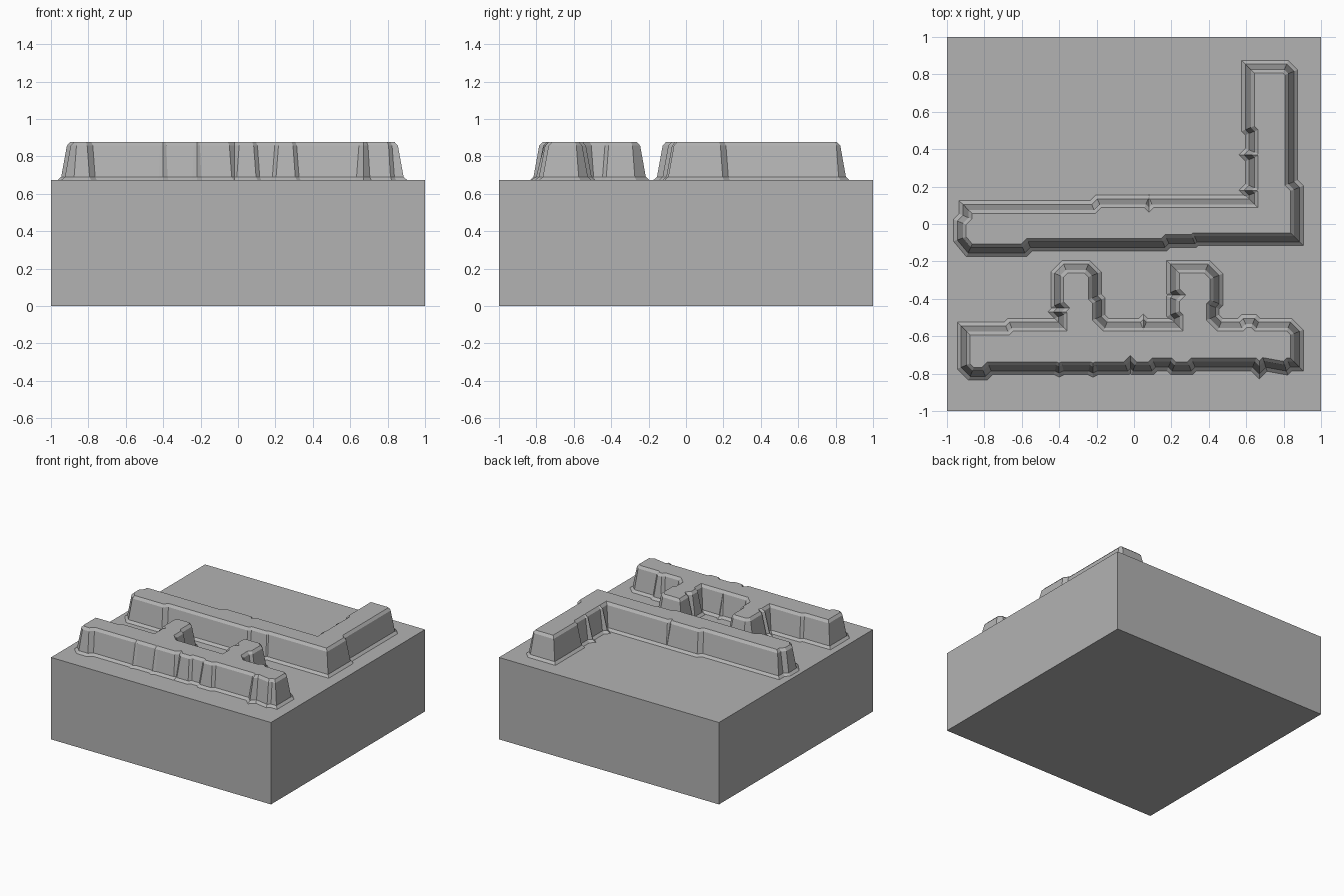
import bpy
import bmesh
from mathutils import Vector

default_cube = bpy.data.objects.get("Cube")
if default_cube:
    bpy.data.objects.remove(default_cube, do_unlink=True)

BASE_TOP = 0.673
RIDGE_TOP = 0.877

# Wall section: outward offset from the outline, height
SECTION = [(0.035, BASE_TOP - 0.01), (0.035, BASE_TOP), (0.015, BASE_TOP + 0.018),
           (-0.015, RIDGE_TOP - 0.02), (-0.033, RIDGE_TOP)]

# Counterclockwise outlines in hundredths of a unit
L_WALL = [(-88, -14), (-59, -14), (-56, -11), (16, -11), (18, -9), (32, -9), (33, -8),
          (87, -8), (87, 19), (84, 22), (84, 81), (81, 84), (61, 84), (61, 51),
          (63, 49), (63, 39), (61, 37), (63, 35), (63, 20), (61, 18), (63, 16),
          (63, 12), (9, 12), (8, 11), (7, 12), (-19, 12), (-22, 9), (-90, 9),
          (-90, 4), (-93, 1), (-93, -8)]

TWIN_WALL = [(-87, -80), (-80, -80), (-77, -77), (-42, -77), (-40, -78), (-38, -77),
             (-24, -77), (-22, -78), (-20, -77), (-4, -77), (-2, -75), (0, -77),
             (9, -77), (11, -75), (19, -75), (21, -77), (30, -77), (32, -75),
             (64, -75), (67, -78), (70, -75), (81, -77), (83, -75), (87, -75),
             (87, -58), (83, -54), (66, -54), (64, -52), (59, -52), (57, -54),
             (46, -54), (42, -50), (42, -44), (44, -42), (44, -28), (39, -23),
             (21, -23), (21, -36), (23, -38), (21, -40), (21, -48), (23, -50),
             (23, -54), (6, -54), (5, -53), (4, -54), (-15, -54), (-19, -50),
             (-19, -41), (-21, -39), (-21, -27), (-25, -23), (-37, -23),
             (-41, -27), (-41, -43), (-39, -45), (-41, -47), (-39, -49),
             (-39, -54), (-66, -54), (-68, -56), (-91, -56), (-91, -76)]


def offset_outline(points, distance):
    """Move every side of the closed outline outward, with mitred corners."""
    moved = []
    for i, point in enumerate(points):
        before = (point - points[i - 1]).normalized()
        after = (points[(i + 1) % len(points)] - point).normalized()
        normal_a = Vector((before.y, -before.x))
        normal_b = Vector((after.y, -after.x))
        mitre = (normal_a + normal_b) / (1 + normal_a.dot(normal_b))
        moved.append(point + mitre * distance)
    return moved


def add_object(name, bm, material):
    mesh = bpy.data.meshes.new(name)
    bmesh.ops.recalc_face_normals(bm, faces=bm.faces)
    bm.to_mesh(mesh)
    bm.free()
    mesh.materials.append(material)
    obj = bpy.data.objects.new(name, mesh)
    bpy.context.collection.objects.link(obj)
    return obj


def add_ridge(name, outline, material):
    """Loft the outline through the wall section and cap both ends."""
    points = [Vector(p) / 100 for p in outline]
    bm = bmesh.new()
    rings = []
    for distance, height in SECTION:
        ring = offset_outline(points, distance)
        rings.append([bm.verts.new((p.x, p.y, height)) for p in ring])
    for low, high in zip(rings, rings[1:]):
        for i in range(len(low)):
            bm.faces.new((low[i - 1], low[i], high[i], high[i - 1]))
    bm.faces.new(rings[-1])
    bm.faces.new(reversed(rings[0]))
    return add_object(name, bm, material)


# Single stone colour
stone = bpy.data.materials.new("stone_grey")
stone.use_nodes = True
stone.diffuse_color = (0.45, 0.45, 0.45, 1)
stone.node_tree.nodes["Principled BSDF"].inputs["Base Color"].default_value = stone.diffuse_color

# Square ground block
block = bmesh.new()
bmesh.ops.create_cube(block, size=1)
for vert in block.verts:
    vert.co = (vert.co.x * 2, vert.co.y * 2, (vert.co.z + 0.5) * BASE_TOP)
add_object("ground_block", block, stone)

# Raised walls
add_ridge("back_corner_wall", L_WALL, stone)
add_ridge("front_wall_with_spurs", TWIN_WALL, stone)
